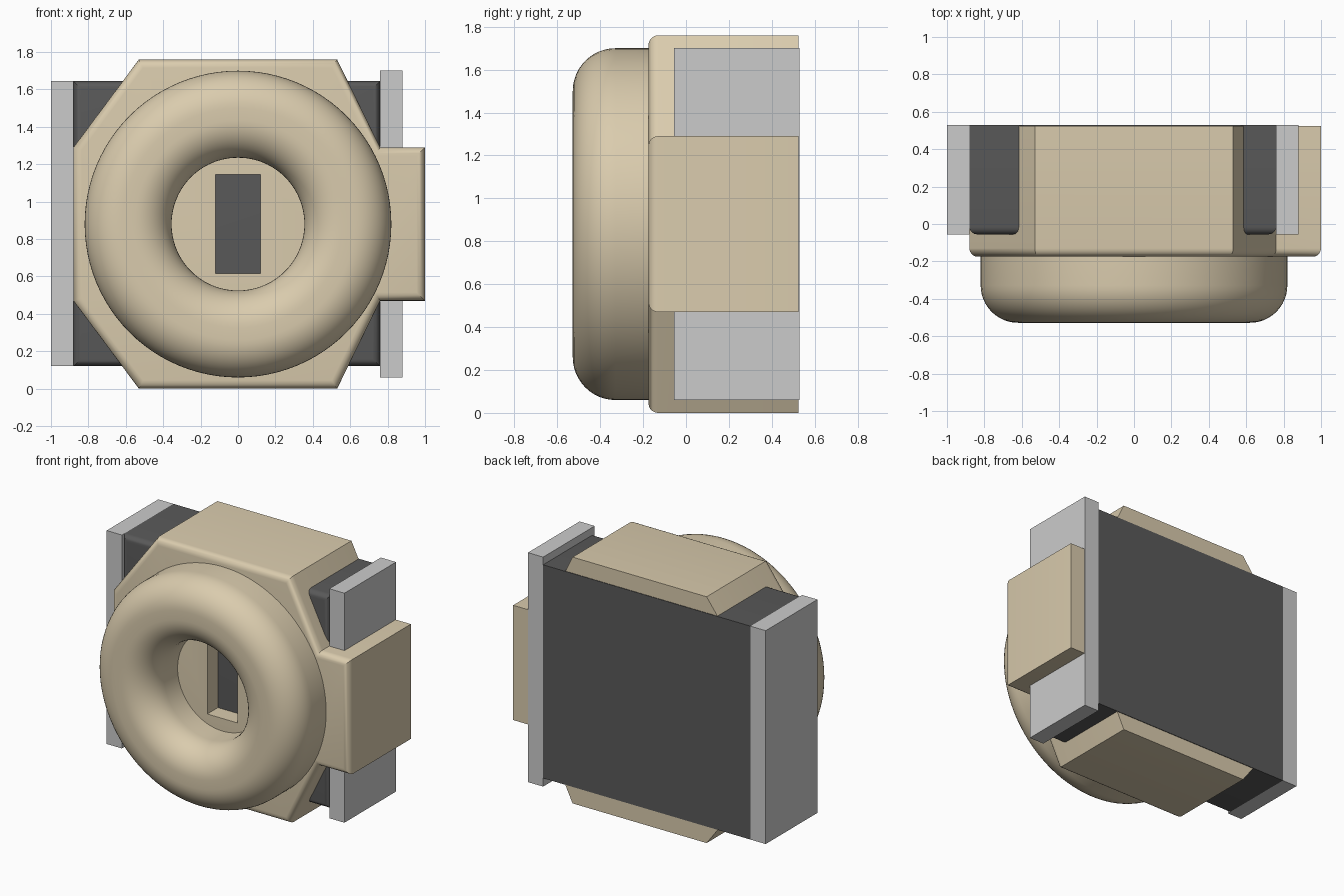
import bpy, bmesh
from math import sin, cos, pi
from mathutils import Vector

if "Cube" in bpy.data.objects:
    bpy.data.objects.remove(bpy.data.objects["Cube"])


def material(name, rgb):
    m = bpy.data.materials.new(name)
    m.diffuse_color = (*rgb, 1)
    m.use_nodes = True
    m.node_tree.nodes["Principled BSDF"].inputs["Base Color"].default_value = m.diffuse_color
    return m


TAN = material("tan_plastic", (0.70, 0.60, 0.42))
DARK = material("dark_grey", (0.10, 0.10, 0.10))
LIGHT = material("light_grey", (0.62, 0.62, 0.60))


def finish(bm, name, mat=None, smooth=True):
    bmesh.ops.recalc_face_normals(bm, faces=bm.faces)
    me = bpy.data.meshes.new(name)
    bm.to_mesh(me)
    bm.free()
    ob = bpy.data.objects.new(name, me)
    bpy.context.collection.objects.link(ob)
    if mat:
        me.materials.append(mat)
    if smooth:
        bpy.ops.object.select_all(action='DESELECT')
        bpy.context.view_layer.objects.active = ob
        ob.select_set(True)
        bpy.ops.object.shade_smooth_by_angle(angle=0.6)
    return ob


def prism(name, outline, y0, y1, mat=None, bevel=0):
    """Extrude an x-z outline from y0 to y1, optionally rounding the front rim."""
    bm = bmesh.new()
    front = bm.faces.new([bm.verts.new((x, y0, z)) for x, z in outline])
    ext = bmesh.ops.extrude_face_region(bm, geom=[front], use_keep_orig=True)
    verts = [v for v in ext["geom"] if isinstance(v, bmesh.types.BMVert)]
    bmesh.ops.translate(bm, verts=verts, vec=(0, y1 - y0, 0))
    bmesh.ops.recalc_face_normals(bm, faces=bm.faces)
    if bevel:
        rim = [e for e in bm.edges if all(abs(v.co.y - y0) < 1e-5 for v in e.verts)]
        bmesh.ops.bevel(bm, geom=rim, offset=bevel, segments=5, profile=0.5,
                        affect='EDGES', clamp_overlap=True)
    return finish(bm, name, mat, bevel > 0)


def rect(x0, x1, z0, z1):
    return [(x0, z0), (x1, z0), (x1, z1), (x0, z1)]


# Housing: clipped-corner plate with a tab on the right
upper = [(1.0, 1.29), (0.76, 1.29), (0.53, 1.76), (-0.53, 1.76), (-0.88, 1.29)]
lower = [(x, 1.76 - z) for x, z in reversed(upper)]
housing = prism("housing", upper + lower, -0.175, 0.524, TAN, 0.045)

# Slot through the housing front, showing the core behind it
cutter = prism("slot_cutter", rect(-0.12, 0.12, 0.615, 1.145), -0.4, 0.0)
cutter.hide_render = True
cutter.hide_viewport = True
cut = housing.modifiers.new("slot", 'BOOLEAN')
cut.object = cutter
cut.operation = 'DIFFERENCE'
cut.solver = 'EXACT'

# Dark core block and the two end plates
prism("core_block", rect(-0.88, 0.76, 0.12, 1.645), -0.055, 0.528, DARK, 0.04)
prism("left_end_plate", rect(-1.0, -0.88, 0.12, 1.645), -0.055, 0.528, LIGHT)
prism("right_end_plate", rect(0.76, 0.88, 0.06, 1.70), -0.055, 0.528, LIGHT)

# Front ring: rounded section spun about the y axis
R_OUT, R_IN, FRONT, BACK, FIL, N = 0.82, 0.355, -0.528, -0.17, 0.2, 12
arc = [i / N * pi / 2 for i in range(N + 1)]
section = [(R_OUT, BACK)]
section += [(R_OUT - FIL + FIL * cos(a), FRONT + FIL - FIL * sin(a)) for a in arc]
section += [(R_IN + FIL - FIL * sin(a), FRONT + FIL - FIL * cos(a)) for a in arc]
section += [(R_IN, BACK)]
bm = bmesh.new()
vs = [bm.verts.new((r, y, 0.88)) for r, y in section]
edges = [bm.edges.new((vs[i], vs[(i + 1) % len(vs)])) for i in range(len(vs))]
bmesh.ops.spin(bm, geom=vs + edges, cent=Vector((0, 0, 0.88)), axis=(0, 1, 0),
               angle=2 * pi, steps=96, use_merge=True)
bmesh.ops.remove_doubles(bm, verts=bm.verts, dist=1e-5)
finish(bm, "front_ring", TAN)
